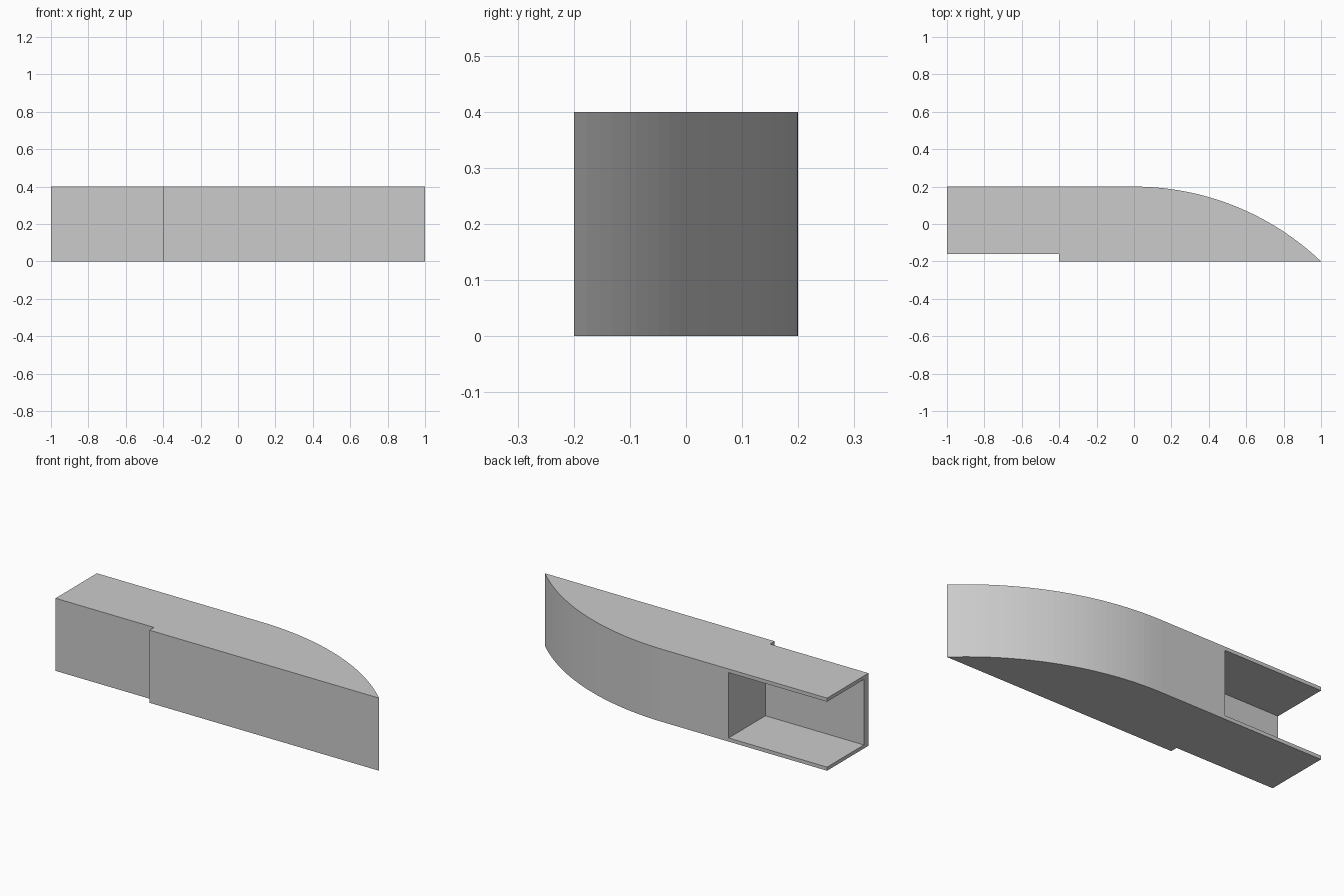
import bpy, bmesh, math

cube = bpy.data.objects.get("Cube")
if cube:
    bpy.data.objects.remove(cube, do_unlink=True)

grey = bpy.data.materials.new("light grey")
grey.use_nodes = True
colour = (0.6, 0.6, 0.6, 1)
grey.diffuse_color = colour
grey.node_tree.nodes["Principled BSDF"].inputs["Base Color"].default_value = colour


def prism(name, outline, bottom, top):
    """Extrude a plan outline between two heights."""
    bm = bmesh.new()
    base = bm.faces.new([bm.verts.new((x, y, bottom)) for x, y in outline])
    lid = bmesh.ops.extrude_face_region(bm, geom=[base])["geom"]
    bmesh.ops.translate(bm, vec=(0, 0, top - bottom),
                        verts=[v for v in lid if isinstance(v, bmesh.types.BMVert)])
    bmesh.ops.recalc_face_normals(bm, faces=bm.faces)
    mesh = bpy.data.meshes.new(name)
    bm.to_mesh(mesh)
    bm.free()
    mesh.materials.append(grey)
    obj = bpy.data.objects.new(name, mesh)
    bpy.context.collection.objects.link(obj)
    return obj


# Plan outline: stepped flat front, round-backed nose running to a sharp tip
RADIUS, SEGMENTS = 1.45, 32
sweep = math.asin(1 / RADIUS)
arc = [(RADIUS * math.sin(a), 0.2 - RADIUS * (1 - math.cos(a)))
       for a in (sweep * i / SEGMENTS for i in range(SEGMENTS, -1, -1))]
outline = [(-1, -0.16), (-0.4, -0.16), (-0.4, -0.2)] + arc + [(-1, 0.2)]
body = prism("curved_body", outline, 0, 0.4)

# Pocket open to the back and the right end, leaving thin plates around it
pocket = prism("pocket_cutter",
               [(-1.2, -0.12), (-0.4, -0.12), (-0.4, 0.4), (-1.2, 0.4)], 0.02, 0.38)
pocket.hide_render = True
cut = body.modifiers.new("pocket", 'BOOLEAN')
cut.operation = 'DIFFERENCE'
cut.solver = 'EXACT'
cut.object = pocket
bpy.context.view_layer.objects.active = body
body.select_set(True)
bpy.ops.object.modifier_apply(modifier=cut.name)
bpy.data.objects.remove(pocket, do_unlink=True)
